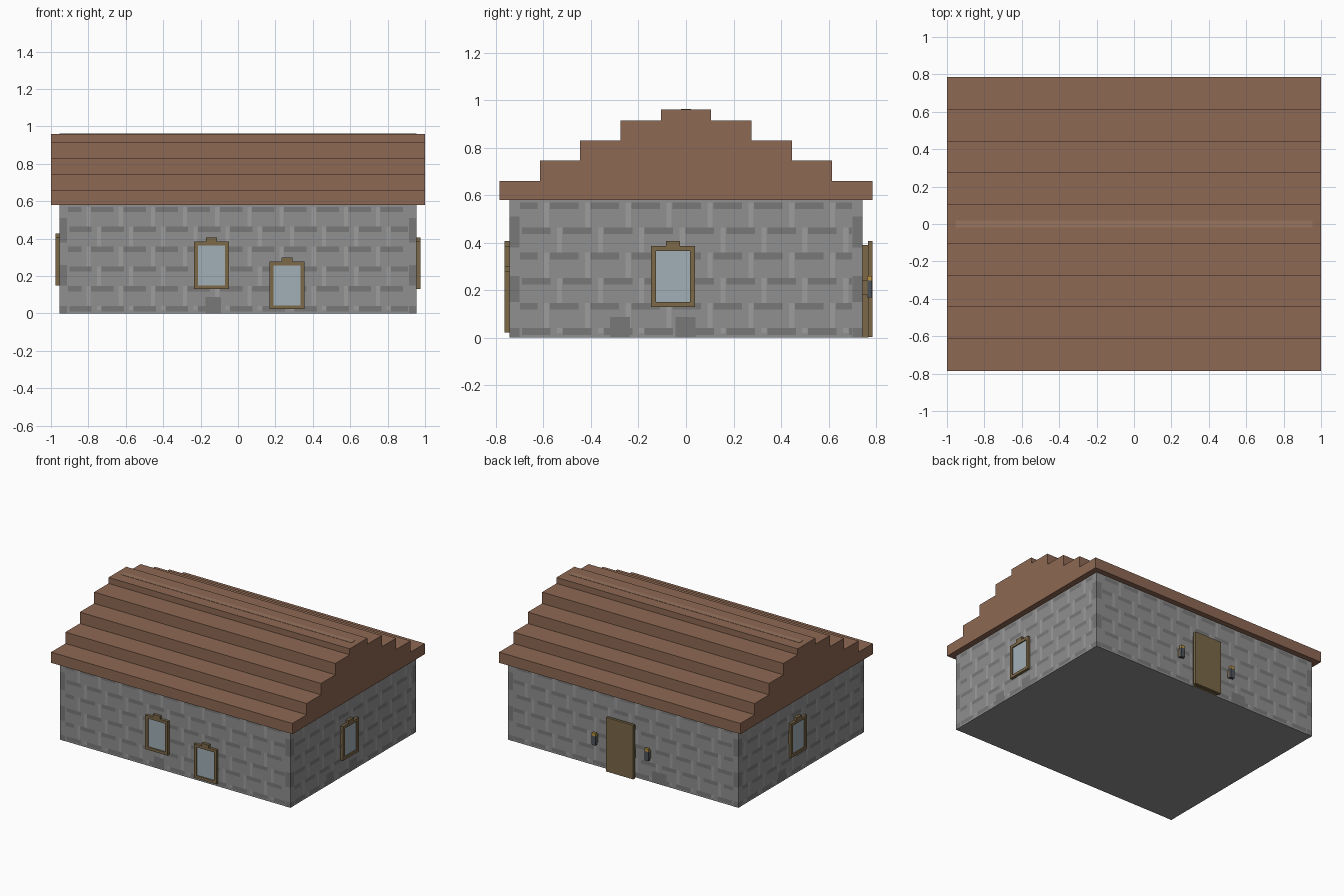
import bpy, bmesh
from mathutils import Vector

if "Cube" in bpy.data.objects:
    bpy.data.objects.remove(bpy.data.objects["Cube"])

HX, HY, WALL_H = 0.955, 0.743, 0.58


def material(name, r, g, b):
    m = bpy.data.materials.new(name)
    m.diffuse_color = tuple((c / 255) ** 2.2 for c in (r, g, b)) + (1,)
    m.use_nodes = True
    m.node_tree.nodes["Principled BSDF"].inputs["Base Color"].default_value = m.diffuse_color
    return m


ROOF = material("roof_brown", 140, 104, 84)
STONE = material("stone", 142, 142, 142)
DARK = material("dark_stone", 120, 120, 120)
LIGHT = material("mortar", 156, 156, 156)
WOOD = material("wood", 122, 104, 74)
GLASS = material("glass", 160, 174, 182)
LAMP = material("lamp_base", 80, 84, 90)
GLOW = material("lamp_cap", 190, 150, 70)

# Each wall: along-axis, outward normal, distance from centre, half length
SIDES = {
    "front": (Vector((1, 0, 0)), Vector((0, -1, 0)), HY, HX),
    "back": (Vector((1, 0, 0)), Vector((0, 1, 0)), HY, HX),
    "right": (Vector((0, 1, 0)), Vector((1, 0, 0)), HX, HY),
    "left": (Vector((0, 1, 0)), Vector((-1, 0, 0)), HX, HY),
}


def on_wall(side, u, z, d):
    along, out, dist, _ = SIDES[side]
    return along * u + out * (dist + d) + Vector((0, 0, z))


def finish(name, bm, mats):
    me = bpy.data.meshes.new(name)
    bm.to_mesh(me)
    bm.free()
    for m in mats:
        me.materials.append(m)
    ob = bpy.data.objects.new(name, me)
    bpy.context.collection.objects.link(ob)
    return ob


def box(name, a, b, mat):
    bm = bmesh.new()
    bmesh.ops.create_cube(bm, size=1)
    for v in bm.verts:
        v.co = Vector([(a[i] + b[i]) / 2 + v.co[i] * abs(b[i] - a[i]) for i in range(3)])
    return finish(name, bm, [mat])


def wall_box(name, side, u0, u1, z0, z1, d0, d1, mat):
    return box(name, on_wall(side, u0, z0, d0), on_wall(side, u1, z1, d1), mat)


# Walls
box("walls", (-HX, -HY, 0), (HX, HY, WALL_H), STONE)


# Stone pattern: flat patches just off each wall
def stonework(side, blocks):
    bm = bmesh.new()
    half = SIDES[side][3]

    def patch(u0, u1, z0, z1, mi, d=0.001):
        u0, u1 = max(u0, -half), min(u1, half)
        if u1 - u0 < 0.005:
            return
        pts = [(u0, z0), (u1, z0), (u1, z1), (u0, z1)]
        if side in ("back", "left"):
            pts.reverse()
        f = bm.faces.new([bm.verts.new(on_wall(side, u, z, d)) for u, z in pts])
        f.material_index = mi

    for row in range(6):
        top = 0.57 - row * 0.106
        low = max(top - 0.106, 0.02)
        shift = 0.055 if row % 2 else 0.0
        u = -half + 0.145 + shift - 0.172
        while u < half:
            if -half + 0.045 < u < half - 0.06:
                patch(u, u + 0.022, low, top, 1)
            patch(max(u + 0.025, -half + 0.045), min(u + 0.145, half - 0.045),
                  top - 0.028, top, 0)
            u += 0.172
    # Corner stones
    for z0, z1 in ((0, 0.04), (0.15, 0.26), (0.38, 0.51)):
        patch(-half, -half + 0.042, z0, z1, 0)
        patch(half - 0.042, half, z0, z1, 0)
    # Base stones
    for b0, b1 in blocks:
        patch(b0, b1, 0.001, 0.087, 0, 0.002)
    finish(side + "_stonework", bm, [DARK, LIGHT])


stonework("front", [(-0.175, -0.09)])
stonework("right", [(-0.32, -0.235), (-0.045, 0.04)])
stonework("back", [(-0.36, -0.24)])
stonework("left", [(0.19, 0.28)])

# Stepped roof: one profile in the y-z plane, extruded along x
steps = [(0.785, 0.66), (0.615, 0.745), (0.445, 0.83), (0.275, 0.915), (0.105, 0.96)]
half_profile, z = [], WALL_H
for y, top in steps:
    half_profile += [(y, z), (y, top)]
    z = top
profile = half_profile + [(-y, z) for y, z in reversed(half_profile)]
bm = bmesh.new()
face = bm.faces.new([bm.verts.new((-1, y, z)) for y, z in profile])
ext = bmesh.ops.extrude_face_region(bm, geom=[face])
bmesh.ops.translate(bm, vec=(2, 0, 0),
                    verts=[g for g in ext["geom"] if isinstance(g, bmesh.types.BMVert)])
bmesh.ops.recalc_face_normals(bm, faces=bm.faces)
finish("stepped_roof", bm, [ROOF])
box("ridge_strip", (-HX, -0.02, 0.95), (HX, 0.02, 0.962),
    material("ridge_brown", 152, 116, 95))


# Windows: four frame bars, recessed pane and a small cap block
def window(side, centre, z0, h=0.255, w=0.186, t=0.021):
    n = side + "_window"
    u0, u1, z1 = centre - w / 2, centre + w / 2, z0 + h
    wall_box(n + "_frame_a", side, u0, u0 + t, z0, z1, 0, 0.02, WOOD)
    wall_box(n + "_frame_b", side, u1 - t, u1, z0, z1, 0, 0.02, WOOD)
    wall_box(n + "_sill", side, u0 + t, u1 - t, z0, z0 + t, 0, 0.02, WOOD)
    wall_box(n + "_head", side, u0 + t, u1 - t, z1 - t, z1, 0, 0.02, WOOD)
    wall_box(n + "_pane", side, u0 + t, u1 - t, z0 + t, z1 - t, 0, 0.012, GLASS)
    wall_box(n + "_cap", side, centre - 0.029, centre + 0.029, z1, z1 + 0.022, 0, 0.02, WOOD)


window("front", -0.142, 0.13)
window("front", 0.262, 0.023)
window("right", -0.055, 0.13)
window("left", 0.055, 0.15)

# Back door with its surround
wall_box("door_surround", "back", -0.1, 0.1, 0, 0.39, 0, 0.024, WOOD)
wall_box("door", "back", -0.112, 0.112, 0.003, 0.408, 0.022, 0.042, WOOD)

# Wall lamps either side of the door
for s, label in ((-1, "left"), (1, "right")):
    u = s * 0.22
    wall_box(label + "_lamp_bracket", "back", u - 0.012, u + 0.012, 0.18, 0.24, 0, 0.023, WOOD)
    wall_box(label + "_lamp", "back", u - 0.016, u + 0.016, 0.17, 0.24, 0.02, 0.04, LAMP)
    wall_box(label + "_lamp_cap", "back", u - 0.016, u + 0.016, 0.24, 0.26, 0.02, 0.04, GLOW)
